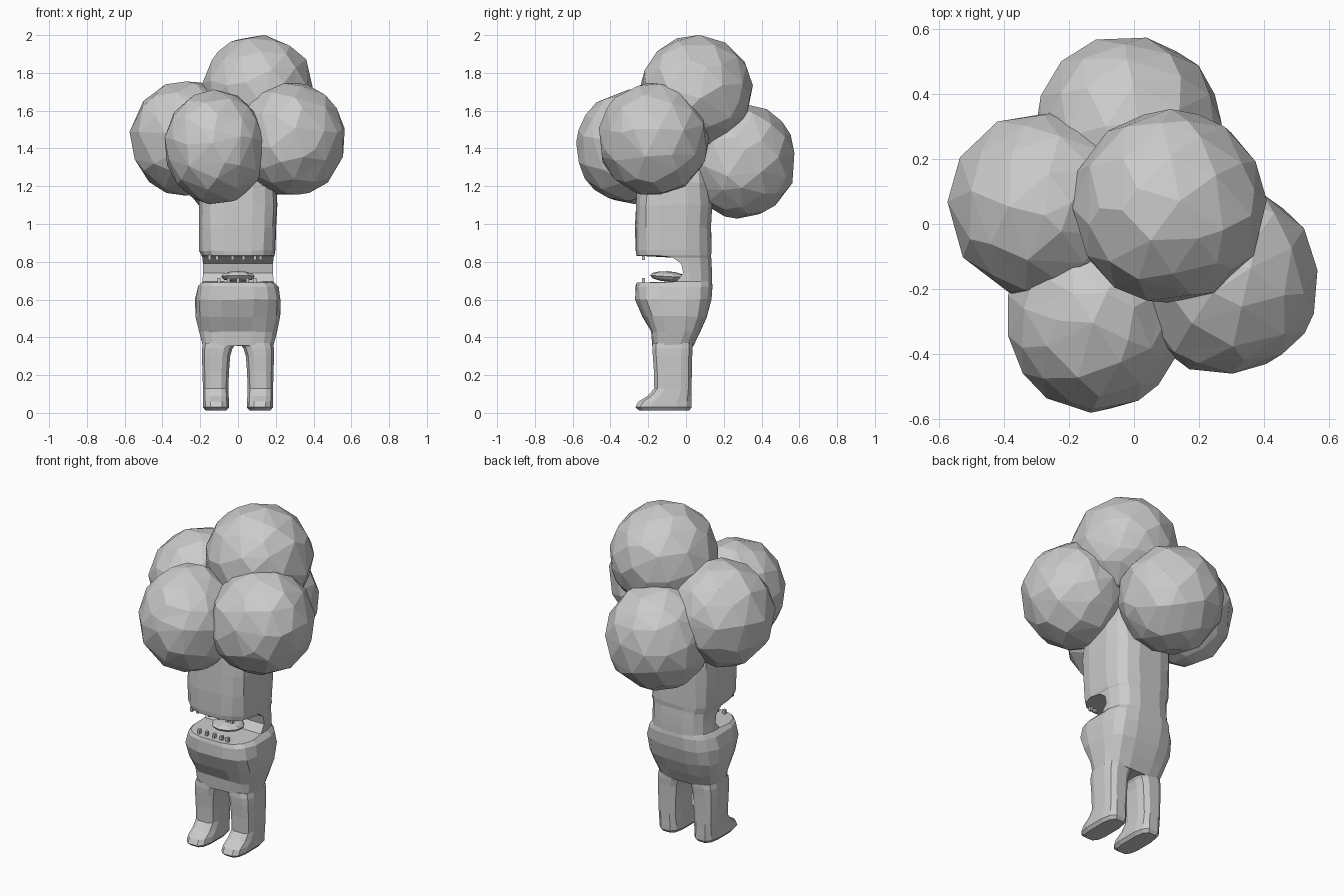
import bpy, bmesh, math, random
from mathutils import Vector

if "Cube" in bpy.data.objects:
    bpy.data.objects.remove(bpy.data.objects["Cube"])

random.seed(4)
grey = bpy.data.materials.new("plain grey")
grey.diffuse_color = (0.6, 0.6, 0.6, 1)
grey.use_nodes = True
grey.node_tree.nodes["Principled BSDF"].inputs["Base Color"].default_value = grey.diffuse_color


def finish(bm, name):
    bmesh.ops.recalc_face_normals(bm, faces=bm.faces)
    me = bpy.data.meshes.new(name)
    bm.to_mesh(me)
    bm.free()
    me.materials.append(grey)
    ob = bpy.data.objects.new(name, me)
    bpy.context.collection.objects.link(ob)
    return ob


def loft(name, rings, sides, power, jitter=0.0):
    """Rings: (z, x_min, x_max, y_front, y_back, y_clip)."""
    bm = bmesh.new()
    rows = []
    for z, x0, x1, y0, y1, clip in rings:
        row = []
        for i in range(sides):
            a = 2 * math.pi * (i + 0.5) / sides
            c, s = math.cos(a), math.sin(a)
            x = (x0 + x1) / 2 + (x1 - x0) / 2 * math.copysign(abs(c) ** power, c)
            y = (y0 + y1) / 2 + (y1 - y0) / 2 * math.copysign(abs(s) ** power, s)
            j = Vector([random.uniform(-jitter, jitter) for _ in range(3)])
            if clip is not None:
                y, j = max(y, clip), Vector()
            row.append(bm.verts.new(Vector((x, y, z)) + j))
        rows.append(row)
    for a, b in zip(rows, rows[1:]):
        for i in range(sides):
            k = (i + 1) % sides
            bm.faces.new((a[i], a[k], b[k], b[i]))
    bm.faces.new(rows[0])
    bm.faces.new(rows[-1])
    return finish(bm, name)


# Body, with the mouth clipped out of the front
loft("body", [
    (0.355, -0.190, 0.190, -0.180, 0.040, None),
    (0.43, -0.205, 0.205, -0.190, 0.075, None),
    (0.51, -0.225, 0.225, -0.230, 0.115, None),
    (0.60, -0.228, 0.228, -0.270, 0.135, None),
    (0.67, -0.210, 0.215, -0.268, 0.140, None),
    (0.690, -0.195, 0.195, -0.262, 0.140, -0.262),
    (0.695, -0.190, 0.190, -0.262, 0.140, -0.05),
    (0.74, -0.188, 0.188, -0.262, 0.140, -0.015),
    (0.79, -0.188, 0.188, -0.262, 0.138, -0.025),
    (0.822, -0.190, 0.190, -0.265, 0.136, -0.07),
    (0.832, -0.195, 0.195, -0.265, 0.135, -0.265),
    (0.86, -0.205, 0.200, -0.272, 0.135, None),
    (0.98, -0.208, 0.205, -0.272, 0.135, None),
    (1.10, -0.208, 0.208, -0.270, 0.138, None),
    (1.22, -0.205, 0.205, -0.260, 0.130, None),
    (1.34, -0.170, 0.170, -0.220, 0.110, None),
    (1.42, -0.080, 0.080, -0.120, 0.040, None),
], 16, 0.62, 0.004)

# Legs and feet, mirrored
legs = loft("legs", [
    (0.012, 0.060, 0.172, -0.250, 0.020, None),
    (0.030, 0.045, 0.187, -0.272, 0.033, None),
    (0.060, 0.046, 0.187, -0.255, 0.033, None),
    (0.090, 0.048, 0.187, -0.205, 0.032, None),
    (0.130, 0.050, 0.187, -0.170, 0.032, None),
    (0.22, 0.046, 0.190, -0.172, 0.033, None),
    (0.30, 0.040, 0.192, -0.178, 0.035, None),
    (0.34, 0.028, 0.192, -0.180, 0.038, None),
    (0.37, 0.006, 0.188, -0.178, 0.038, None),
], 12, 0.62)
legs.modifiers.new("mirror", 'MIRROR').use_mirror_merge = False


# Faceted balls clustered on the head
def ball(name, centre, radii, seed):
    random.seed(seed)
    bm = bmesh.new()
    bmesh.ops.create_icosphere(bm, subdivisions=3, radius=1)
    turn = random.uniform(0, 3)
    for v in bm.verts:
        d = v.co.copy()
        d.x, d.y = (d.x * math.cos(turn) - d.y * math.sin(turn),
                    d.x * math.sin(turn) + d.y * math.cos(turn))
        d *= random.uniform(0.985, 1.02)
        v.co = Vector([c + r * k for c, r, k in zip(centre, radii, d)])
    ob = finish(bm, name)
    ob.modifiers.new("facets", 'DECIMATE').ratio = 0.42


ball("top_ball", (0.107, 0.052, 1.70), (0.295, 0.298, 0.298), 1)
ball("left_ball", (-0.278, 0.058, 1.455), (0.292, 0.285, 0.300), 2)
ball("front_ball", (-0.120, -0.290, 1.408), (0.272, 0.288, 0.300), 3)
ball("right_ball", (0.278, -0.172, 1.450), (0.292, 0.292, 0.298), 4)
ball("back_ball", (-0.020, 0.290, 1.335), (0.290, 0.290, 0.302), 5)

# Tongue
bm = bmesh.new()
bmesh.ops.create_uvsphere(bm, u_segments=10, v_segments=6, radius=1)
for v in bm.verts:
    v.co = Vector((v.co.x * 0.092, -0.095 + v.co.y * 0.095,
                   0.722 + v.co.z * 0.028 - v.co.y * 0.006))
finish(bm, "tongue")

# Small teeth, one row above and one below
for name, z, xs in (("upper_teeth", 0.823, (-0.15, -0.11, -0.03, 0.03, 0.09, 0.12)),
                    ("lower_teeth", 0.702, (-0.10, -0.05, 0.0, 0.05, 0.09))):
    bm = bmesh.new()
    for x in xs:
        made = bmesh.ops.create_cube(bm, size=1)["verts"]
        for v in made:
            v.co = Vector((x + v.co.x * 0.016, -0.225 + v.co.y * 0.018, z + v.co.z * 0.026))
    finish(bm, name)
